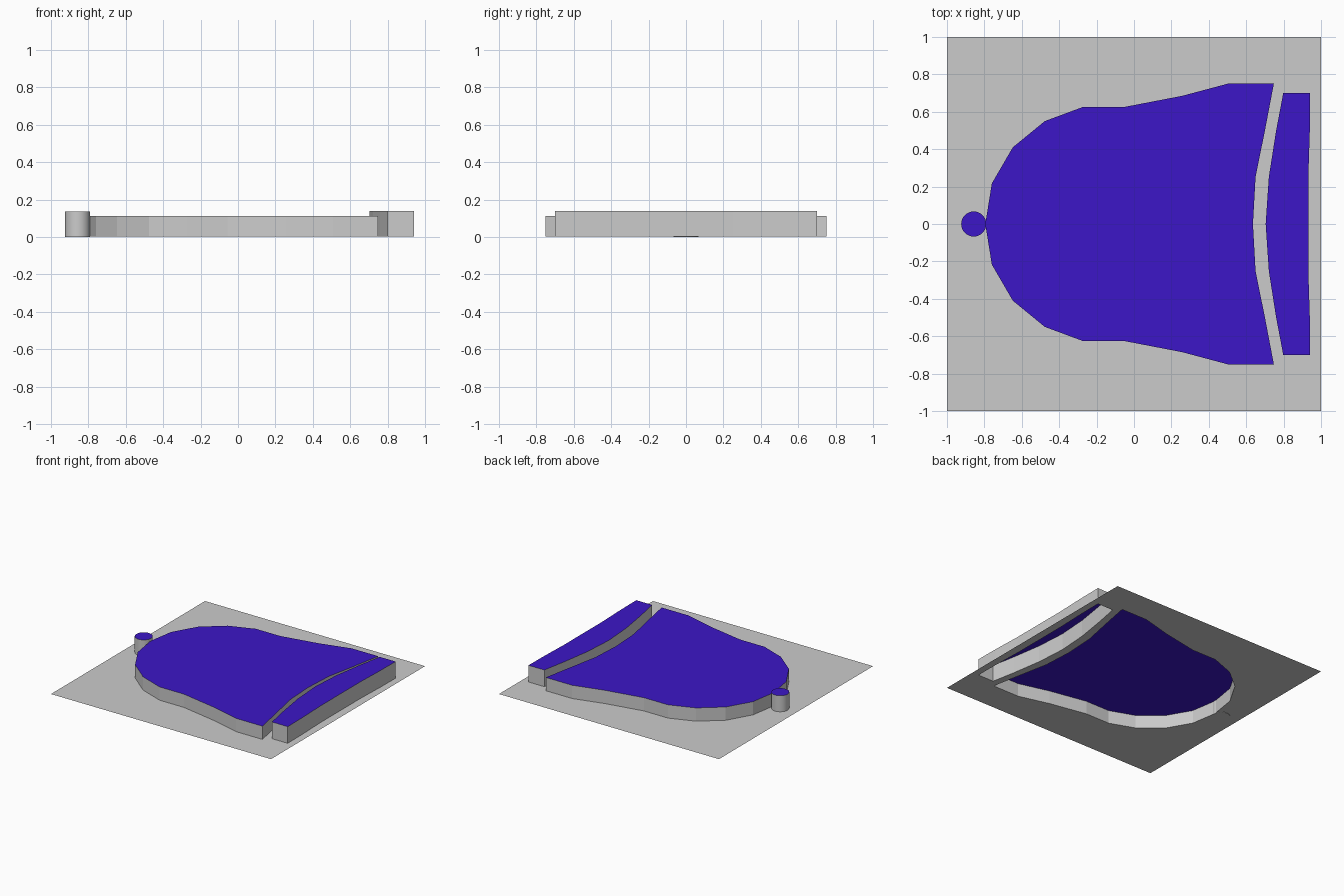
import bpy, bmesh, math

if "Cube" in bpy.data.objects:
    bpy.data.objects.remove(bpy.data.objects["Cube"])

PLATE_Z = 0.003

blue = bpy.data.materials.new("blue")
blue.diffuse_color = (0.045, 0.008, 0.57, 1)
blue.use_nodes = True
blue.node_tree.nodes["Principled BSDF"].inputs["Base Color"].default_value = blue.diffuse_color


def mirrored(half):
    """Closed counter-clockwise outline from one half, first and last points on y = 0."""
    return [(x, -y) for x, y in half] + [(x, y) for x, y in half[-2:0:-1]]


def new_object(name, bm):
    me = bpy.data.meshes.new(name)
    bm.to_mesh(me)
    bm.free()
    ob = bpy.data.objects.new(name, me)
    bpy.context.collection.objects.link(ob)
    return ob


def raised_shape(name, outline, z0, z1, bottom=False, smooth=False):
    """Grey walls with a blue top, open underneath unless bottom is set."""
    bm = bmesh.new()
    lo = [bm.verts.new((x, y, z0)) for x, y in outline]
    hi = [bm.verts.new((x, y, z1)) for x, y in outline]
    n = len(outline)
    for i in range(n):
        j = (i + 1) % n
        f = bm.faces.new((lo[i], lo[j], hi[j], hi[i]))
        f.smooth = smooth
    bm.faces.new(hi).material_index = 1
    if bottom:
        bm.faces.new(lo[::-1])
    if smooth:
        for e in bm.edges:
            e.smooth = e.verts[0].co.z != e.verts[1].co.z
    ob = new_object(name, bm)
    ob.data.materials.append(None)
    ob.data.materials.append(blue)
    return ob


# Bell body and rim outlines
body = mirrored([(-.795, 0), (-.76, .217), (-.648, .41), (-.477, .55), (-.275, .625),
                 (-.055, .625), (.257, .685), (.508, .752), (.748, .752),
                 (.70, .50), (.65, .252), (.636, 0)])
rim = mirrored([(.704, 0), (.721, .252), (.76, .50), (.798, .70), (.942, .70),
                (.940, .50), (.932, .252), (.932, 0)])
knob = [(-.857 + .067 * math.cos(math.tau * i / 32), .067 * math.sin(math.tau * i / 32))
        for i in range(32)]

raised_shape("bell_body", body, PLATE_Z, 0.112)
raised_shape("bell_rim", rim, PLATE_Z, 0.14)
raised_shape("top_knob", knob, 0, 0.135, bottom=True, smooth=True)

# Thin base sheet, open under the body and rim
bm = bmesh.new()
for loop in ([(-1, -1), (1, -1), (1, 1), (-1, 1)], body, rim):
    vs = [bm.verts.new((x, y, PLATE_Z)) for x, y in loop]
    for a, b in zip(vs, vs[1:] + vs[:1]):
        bm.edges.new((a, b))
bmesh.ops.triangle_fill(bm, use_beauty=True, use_dissolve=False,
                        edges=bm.edges[:], normal=(0, 0, 1))
for f in bm.faces:
    f.normal_update()
    if f.normal.z < 0:
        f.normal_flip()
new_object("base_sheet", bm)
